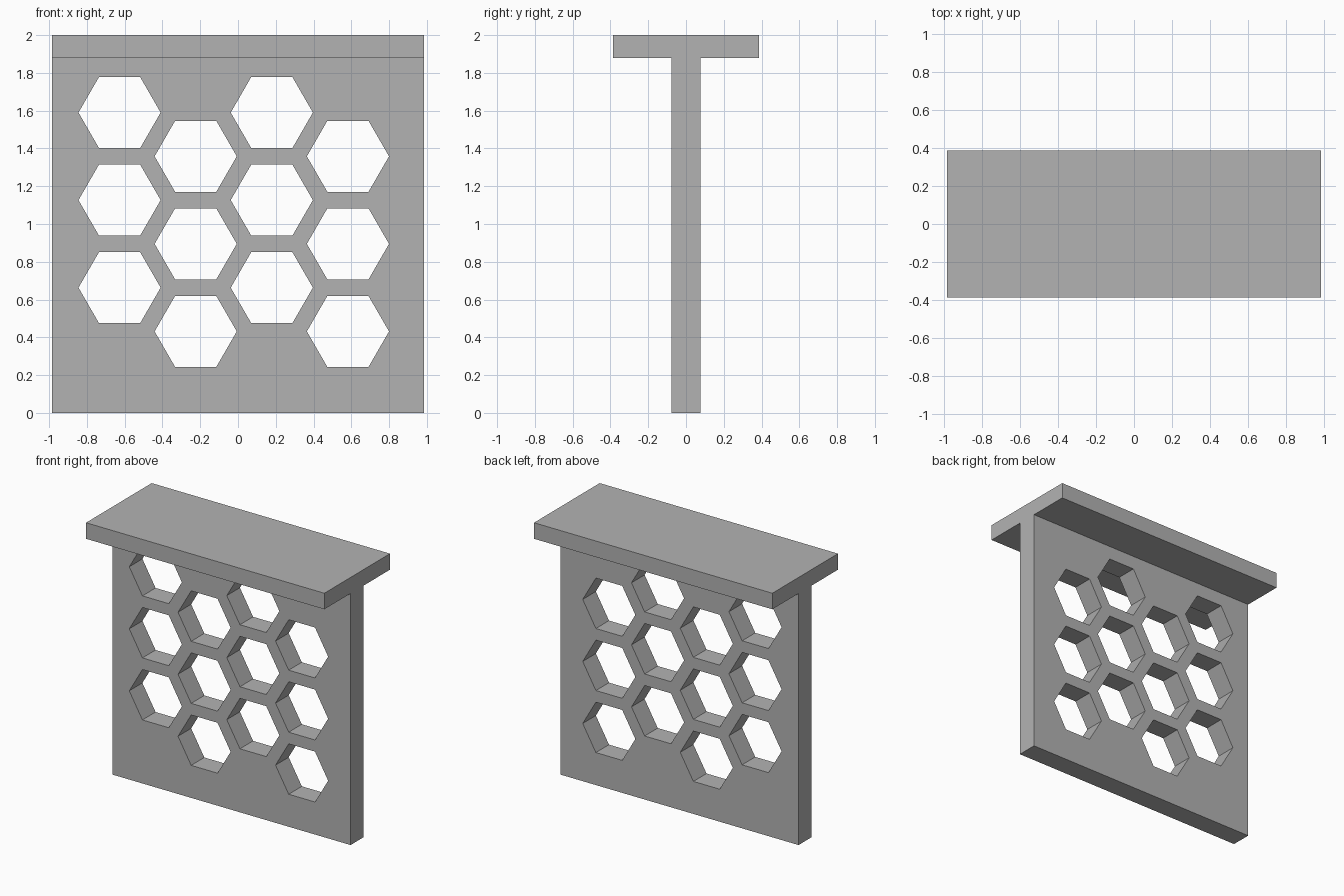
import bpy
import bmesh
from math import cos, sin, pi

cube = bpy.data.objects.get("Cube")
if cube:
    bpy.data.objects.remove(cube, do_unlink=True)

WIDTH, HEIGHT = 1.97, 2.0
SLAB_DEPTH, SLAB_HEIGHT = 0.775, 0.12
PANEL_DEPTH = 0.155
HEX_RADIUS = 0.2175
COLUMN_STEP, ROW_STEP = 0.403, 0.4635
FIRST_X, FIRST_Z = -0.627, 1.59

grey = bpy.data.materials.new("plain grey")
grey.use_nodes = True
grey.diffuse_color = (0.45, 0.45, 0.45, 1)
grey.node_tree.nodes["Principled BSDF"].inputs["Base Color"].default_value = grey.diffuse_color


def add_outline(curve, points):
    """Add one closed straight-sided outline to a flat filled curve."""
    spline = curve.splines.new('POLY')
    spline.points.add(len(points) - 1)
    for point, (x, z) in zip(spline.points, points):
        point.co = (x, z, 0, 1)
    spline.use_cyclic_u = True


def finish(obj):
    obj.data.materials.clear()
    obj.data.materials.append(grey)


# Top slab
bpy.ops.mesh.primitive_cube_add(size=1, location=(0, 0, HEIGHT - SLAB_HEIGHT / 2))
slab = bpy.context.object
slab.name = "top_slab"
slab.scale = (WIDTH, SLAB_DEPTH, SLAB_HEIGHT)
bpy.ops.object.transform_apply(location=False, rotation=False, scale=True)
finish(slab)

# Upright panel profile with staggered hexagonal holes
profile = bpy.data.curves.new("panel_profile", 'CURVE')
profile.dimensions = '2D'
profile.fill_mode = 'BOTH'
profile.extrude = PANEL_DEPTH / 2
half, top = WIDTH / 2, HEIGHT - SLAB_HEIGHT
add_outline(profile, [(-half, 0), (half, 0), (half, top), (-half, top)])
for column in range(4):
    for row in range(3):
        cx = FIRST_X + column * COLUMN_STEP
        cz = FIRST_Z - (row + (column % 2) / 2) * ROW_STEP
        if column == 2 and row > 2:
            continue
        add_outline(profile, [(cx + HEX_RADIUS * cos(k * pi / 3),
                               cz + HEX_RADIUS * sin(k * pi / 3)) for k in range(6)])

# Stand the panel up and turn it into a clean mesh
panel = bpy.data.objects.new("honeycomb_panel", profile)
bpy.context.collection.objects.link(panel)
panel.rotation_euler.x = pi / 2
bpy.ops.object.select_all(action='DESELECT')
panel.select_set(True)
bpy.context.view_layer.objects.active = panel
bpy.ops.object.convert(target='MESH')
bpy.ops.object.transform_apply(location=False, rotation=True, scale=False)
bm = bmesh.new()
bm.from_mesh(panel.data)
bmesh.ops.remove_doubles(bm, verts=bm.verts, dist=0.0005)
bmesh.ops.recalc_face_normals(bm, faces=bm.faces)
for face in bm.faces:
    face.smooth = False
bm.to_mesh(panel.data)
bm.free()
finish(panel)
